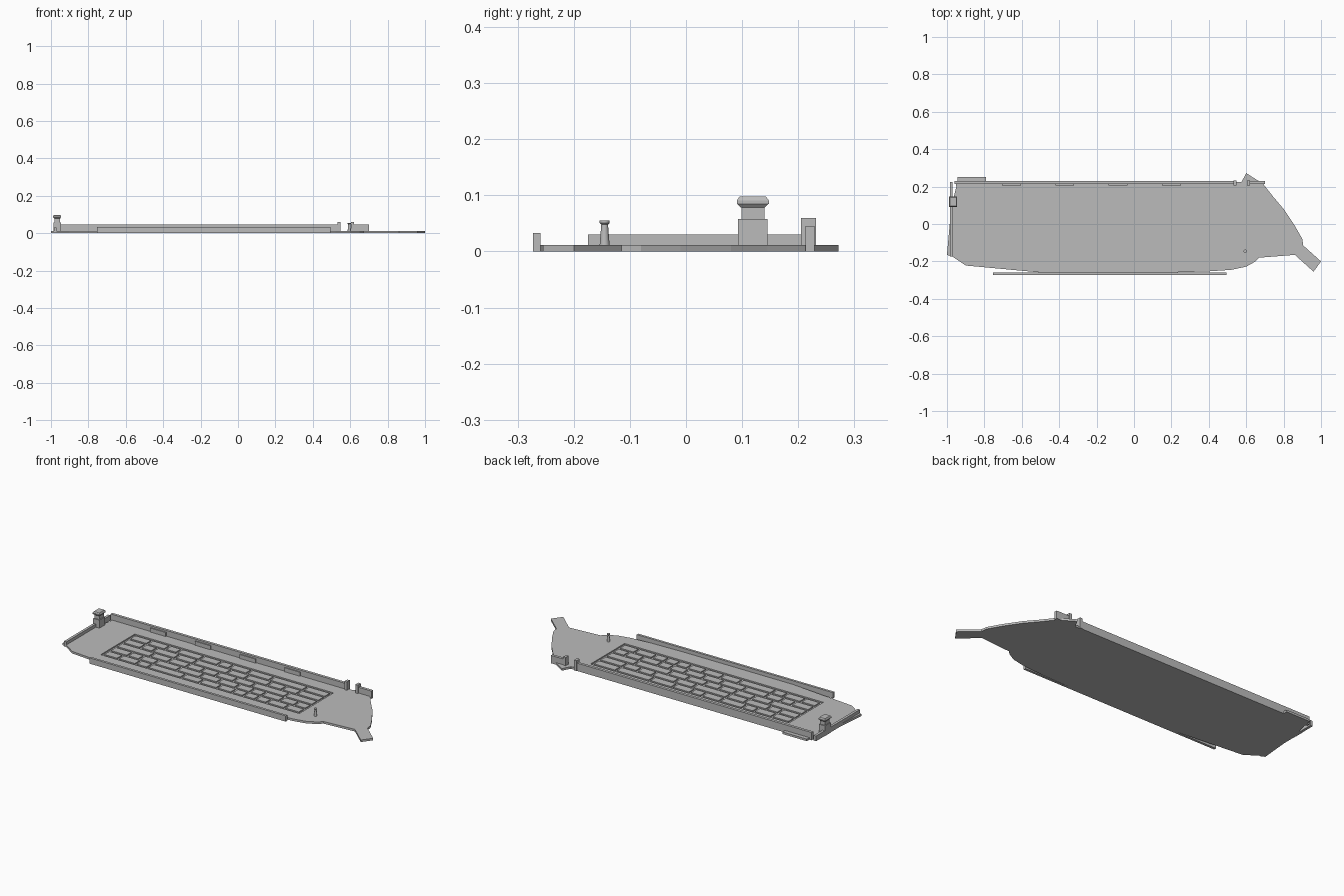
import bpy
import bmesh
import random

if "Cube" in bpy.data.objects:
    bpy.data.objects.remove(bpy.data.objects["Cube"], do_unlink=True)

grey = bpy.data.materials.new("plain_grey")
grey.use_nodes = True
tone = (0.5, 0.5, 0.5, 1)
grey.diffuse_color = tone
grey.node_tree.nodes["Principled BSDF"].inputs["Base Color"].default_value = tone


def finish(name, bm):
    bmesh.ops.recalc_face_normals(bm, faces=bm.faces)
    mesh = bpy.data.meshes.new(name)
    bm.to_mesh(mesh)
    bm.free()
    mesh.materials.append(grey)
    ob = bpy.data.objects.new(name, mesh)
    bpy.context.collection.objects.link(ob)
    return ob


def add_box(bm, x0, x1, y0, y1, z0, z1):
    verts = bmesh.ops.create_cube(bm, size=1)["verts"]
    for v in verts:
        v.co.x = x1 if v.co.x > 0 else x0
        v.co.y = y1 if v.co.y > 0 else y0
        v.co.z = z1 if v.co.z > 0 else z0


def box(name, *bounds):
    bm = bmesh.new()
    add_box(bm, *bounds)
    return finish(name, bm)


def stack(name, x, y, sides, rings, turn=0.0):
    """Stacked tapering sections; each ring is (radius, z)."""
    from math import cos, sin, tau
    bm = bmesh.new()
    loops = [[bm.verts.new((x + r * cos(turn + tau * i / sides),
                            y + r * sin(turn + tau * i / sides), z))
              for i in range(sides)] for r, z in rings]
    for a, b in zip(loops, loops[1:]):
        for i in range(sides):
            j = (i + 1) % sides
            bm.faces.new((a[i], a[j], b[j], b[i]))
    bm.faces.new(loops[0])
    bm.faces.new(loops[-1])
    return finish(name, bm)


# Base slab cut from an outline
T = 0.012
outline = [(-1, -.165), (-.985, .0), (-.975, .1), (-.95, .2), (-.955, .225),
           (.575, .225), (.6, .272), (.69, .215), (.745, .145), (.8, .08),
           (.86, -.01), (.9, -.08), (.905, -.115), (1, -.2), (.96, -.255),
           (.86, -.165), (.67, -.18), (.65, -.2), (.6, -.228), (.52, -.245),
           (.4, -.253), (.2, -.259), (-.5, -.259), (-.62, -.248), (-.9, -.222), (-.97, -.175)]
bm = bmesh.new()
face = bm.faces.new([bm.verts.new((x, y, 0)) for x, y in outline])
side = bmesh.ops.extrude_face_region(bm, geom=[face])
for v in side["geom"]:
    if isinstance(v, bmesh.types.BMVert):
        v.co.z = T
slab = finish("base_slab", bm)

# Sunken panel in the slab
X0, X1, Y0, Y1 = -.755, .51, -.17, .14
FLOOR = 0.005
pocket = box("panel_cutter", X0, X1, Y0, Y1, FLOOR, .03)
pocket.hide_render = True
pocket.hide_viewport = True
cut = slab.modifiers.new("panel_recess", "BOOLEAN")
cut.operation = "DIFFERENCE"
cut.object = pocket
cut.solver = "EXACT"

# Irregular rows of flush tiles, separated by grooves
random.seed(4)
bm = bmesh.new()
gap, rows = .014, 5
pitch = (Y1 - Y0 - gap) / rows
for row in range(rows):
    y = Y0 + gap + row * pitch
    x = X0 + gap
    while x < X1 - gap - .01:
        end = x + random.choice((.06, .08, .1, .1, .13, .2))
        if X1 - gap - end < .06:
            end = X1 - gap
        add_box(bm, x, end, y, y + pitch - gap, FLOOR - .002, T - .0005)
        x = end + gap
finish("panel_tiles", bm)

# Rims around the slab
box("front_rim", -.755, .495, -.273, -.259, 0, .033)
box("right_rim", -.985, -.97, -.175, .225, 0, .03)
box("back_rim", -.96, .54, .213, .229, 0, .045)
box("back_rim_end", .615, .7, .213, .229, 0, .045)
box("back_ledge", -.945, -.79, .225, .252, 0, T)
for i, x in enumerate((-.705, -.42, -.135, .15)):
    box(f"rim_plate_{i + 1}", x, x + .1, .207, .214, T - .002, .035)

# Gate posts beside the opening
for name, x in (("right_gate_post", .541), ("left_gate_post", .611)):
    box(name, x - .008, x + .008, .205, .232, 0, .06)

# Square tower with a flared cap
R = 2 ** .5 / 2
tower = stack("corner_tower", -.967, .119, 4,
              [(w * R, z) for w, z in ((.052, 0), (.052, .058), (.041, .058), (.041, .078),
                                       (.057, .085), (.057, .091), (.047, .098))], .7854)
for v in tower.data.vertices:
    v.co.x = -.967 + (v.co.x + .967) * .75

# Slim round pin
pin = stack("slab_pin", .595, -.145, 16,
            [(.009, T - .002), (.006, .048), (.009, .051), (.009, .055)])
bpy.context.view_layer.objects.active = pin
pin.select_set(True)
bpy.ops.object.shade_smooth_by_angle()
